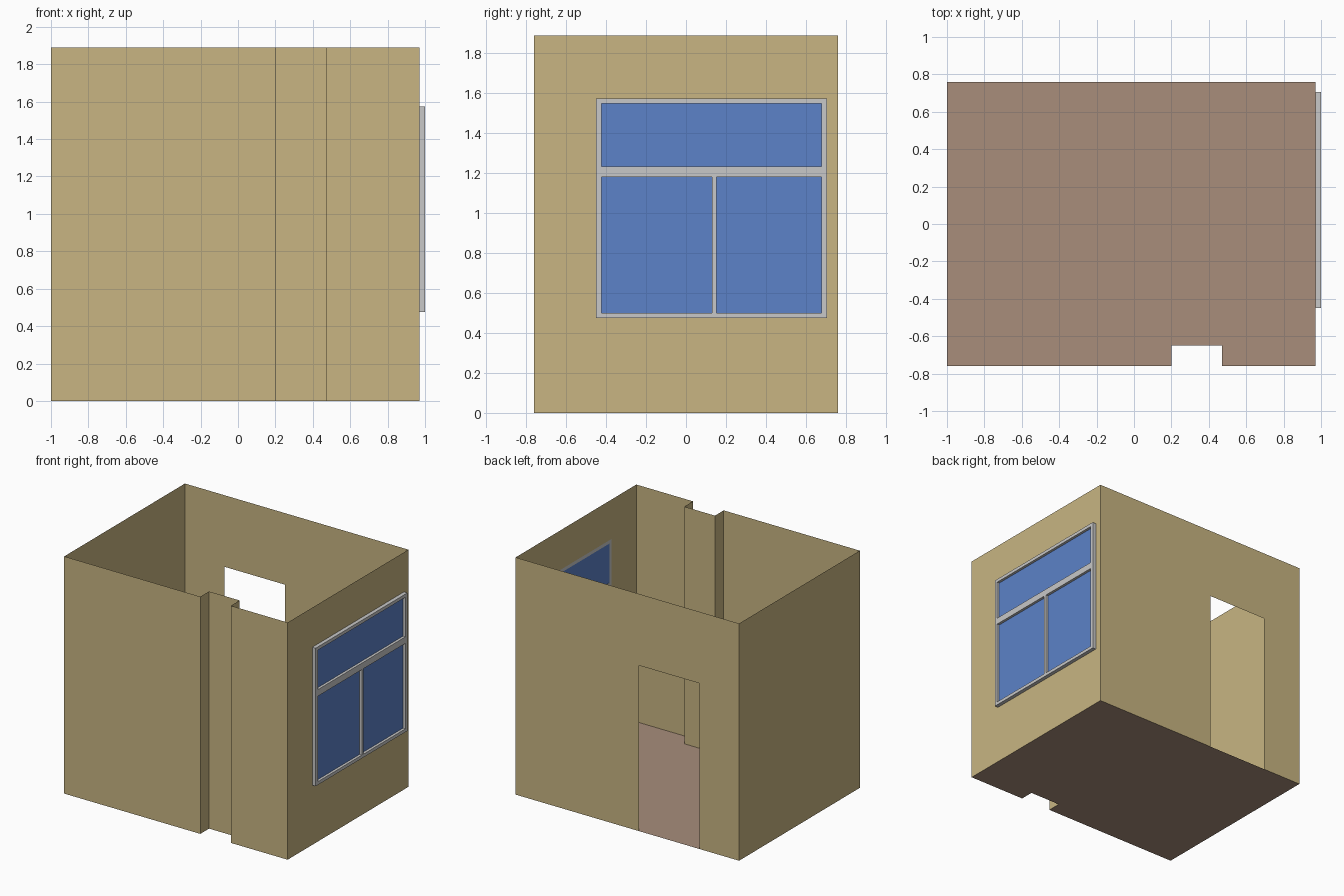
import bpy, bmesh
from mathutils import Vector

if "Cube" in bpy.data.objects:
    bpy.data.objects.remove(bpy.data.objects["Cube"])


def material(name, color):
    m = bpy.data.materials.new(name)
    m.diffuse_color = (*color, 1)
    m.use_nodes = True
    m.node_tree.nodes["Principled BSDF"].inputs["Base Color"].default_value = m.diffuse_color
    return m


WALL = material("tan wall", (0.578, 0.462, 0.223))
FLOOR = material("brown floor", (0.392, 0.270, 0.198))
FRAME = material("light grey frame", (0.578, 0.578, 0.578))
GLASS = material("blue glass", (0.107, 0.223, 0.578))


def finish(bm, name, mat):
    mesh = bpy.data.meshes.new(name)
    bm.to_mesh(mesh)
    bm.free()
    mesh.materials.append(mat)
    obj = bpy.data.objects.new(name, mesh)
    bpy.context.collection.objects.link(obj)
    return obj


def wall(name, a, b, height, hole=None):
    """Sheet wall from a to b; hole = (start, end, bottom, top) along the wall."""
    a, b = Vector(a), Vector(b)
    length = (b - a).length
    us, zs = [0, length], [0, height]
    if hole:
        us = [0, hole[0], hole[1], length]
        zs = sorted({0, hole[2], hole[3], height})
    bm = bmesh.new()
    for u0, u1 in zip(us, us[1:]):
        for z0, z1 in zip(zs, zs[1:]):
            if hole and (u0, u1, z0, z1) == hole:
                continue
            corners = [(u0, z0), (u1, z0), (u1, z1), (u0, z1)]
            bm.faces.new([bm.verts.new((*a.lerp(b, u / length), z)) for u, z in corners])
    bmesh.ops.remove_doubles(bm, verts=bm.verts, dist=1e-5)
    finish(bm, name, WALL)


def box(name, lo, hi, mat):
    bm = bmesh.new()
    bmesh.ops.create_cube(bm, size=1)
    for v in bm.verts:
        v.co = [(l + h) / 2 + c * (h - l) for l, h, c in zip(lo, hi, v.co)]
    finish(bm, name, mat)


# Room plan, counter-clockwise, with the recess in the front wall
L, R, F, B, H = -1.0, 0.97, -0.76, 0.76, 1.89
N0, N1, NY = 0.20, 0.47, -0.65
plan = [(L, F), (N0, F), (N0, NY), (N1, NY), (N1, F), (R, F), (R, B), (L, B)]
names = ["front_wall_left", "recess_left", "recess_back", "recess_right",
         "front_wall_right", "window_wall", "door_wall", "left_wall"]

# Window and door openings
WY0, WY1, WZ0, WZ1 = -0.45, 0.705, 0.475, 1.575
holes = {"window_wall": (WY0 - F, WY1 - F, WZ0, WZ1),
         "door_wall": (R + 0.12, R + 0.65, 0, 1.32)}
for i, name in enumerate(names):
    wall(name, plan[i], plan[(i + 1) % len(plan)], H, holes.get(name))

# Floor
bm = bmesh.new()
bm.faces.new([bm.verts.new((x, y, 0)) for x, y in plan])
finish(bm, "floor", FLOOR)

# Window frame bars: (name, y range, z range)
T = 0.026
bars = [
    ("frame_jamb_front", WY0, WY0 + T, WZ0, WZ1),
    ("frame_jamb_back", WY1 - T, WY1, WZ0, WZ1),
    ("frame_sill", WY0 + T, WY1 - T, WZ0, WZ0 + T),
    ("frame_head", WY0 + T, WY1 - T, WZ1 - T, WZ1),
    ("frame_transom", WY0 + T, WY1 - T, 1.182, 1.234),
    ("frame_mullion", 0.13, 0.152, WZ0 + T, 1.182),
]
for name, y0, y1, z0, z1 in bars:
    box(name, (R, y0, z0), (1.0, y1, z1), FRAME)

# Glass panes set back in the frame
panes = [
    ("pane_top", WY0 + T, WY1 - T, 1.234, WZ1 - T),
    ("pane_lower_front", WY0 + T, 0.13, WZ0 + T, 1.182),
    ("pane_lower_back", 0.152, WY1 - T, WZ0 + T, 1.182),
]
for name, y0, y1, z0, z1 in panes:
    box(name, (0.973, y0, z0), (0.979, y1, z1), GLASS)
